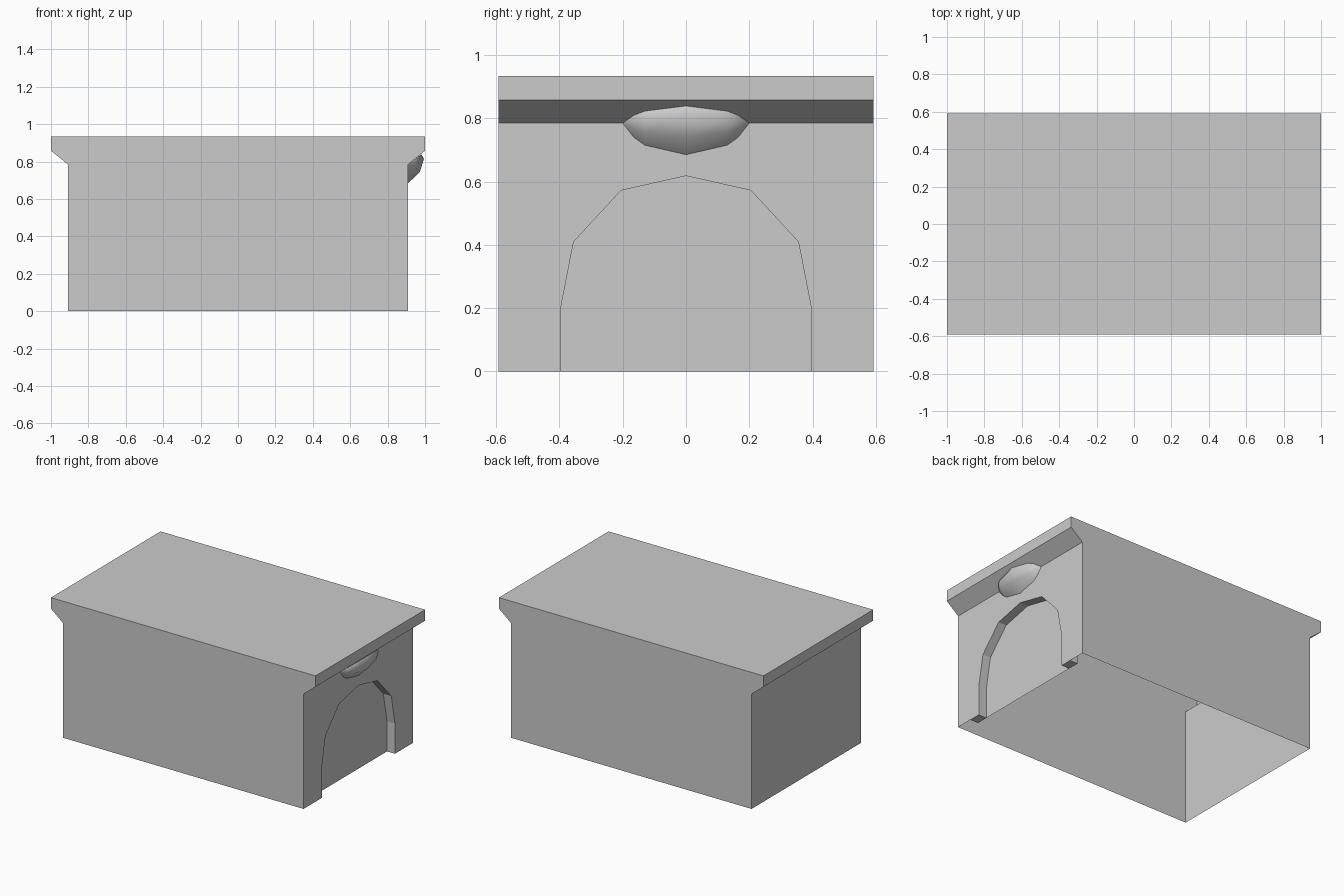
import bpy, bmesh

if "Cube" in bpy.data.objects:
    bpy.data.objects.remove(bpy.data.objects["Cube"])

W, D = 0.91, 0.592          # half length of the walls, half depth
DOOR_X = 0.85               # recessed door plane


def make_object(name, faces, recalc=False):
    """Build a welded mesh from a list of faces given as point lists."""
    bm = bmesh.new()
    for pts in faces:
        bm.faces.new([bm.verts.new(p) for p in pts])
    bmesh.ops.remove_doubles(bm, verts=bm.verts, dist=1e-5)
    bmesh.ops.dissolve_degenerate(bm, dist=1e-6, edges=bm.edges)
    if recalc:
        bmesh.ops.recalc_face_normals(bm, faces=bm.faces)
    mesh = bpy.data.meshes.new(name)
    bm.to_mesh(mesh)
    bm.free()
    obj = bpy.data.objects.new(name, mesh)
    bpy.context.collection.objects.link(obj)
    return obj


def mirrored(half):
    """Half arch (outer foot to crown) to full arch, from -y to +y."""
    return [(-y, z) for y, z in half] + [(y, z) for y, z in half[-2::-1]]


inner = mirrored([(0.395, 0), (0.395, 0.205), (0.355, 0.41), (0.205, 0.572), (0, 0.618)])
outer = mirrored([(0.475, 0), (0.475, 0.21), (0.43, 0.45), (0.25, 0.64), (0, 0.698)])

# Body shell: flared-top profile run along y, open underneath
right = [(W, 0), (W, 0.785), (1.0, 0.858), (1.0, 0.933)]
profile = right + [(-x, z) for x, z in reversed(right)]
faces = [[(x, y, z) for x, z in profile] for y in (-D, D)]
for (xa, za), (xb, zb) in list(zip(profile, profile[1:]))[1:]:
    faces.append([(xa, -D, za), (xb, -D, zb), (xb, D, zb), (xa, D, za)])
# Right wall with arched opening
wall = [(-D, 0)] + inner + [(D, 0), (D, 0.785), (-D, 0.785)]
faces.append([(W, y, z) for y, z in wall])
make_object("body_shell", faces, recalc=True)

# Door panel set back in the arch
make_object("door_panel", [[(DOOR_X, y, z) for y, z in reversed(inner)]])

# Arch frame: reveal, outer side and inner-facing ring, plus feet
frame = []
for i in range(len(inner) - 1):
    a, b, c, d = inner[i], inner[i + 1], outer[i], outer[i + 1]
    frame.append([(DOOR_X, *a), (DOOR_X, *b), (W, *b), (W, *a)])
    frame.append([(W, *c), (W, *d), (DOOR_X, *d), (DOOR_X, *c)])
    frame.append([(DOOR_X, *a), (DOOR_X, *c), (DOOR_X, *d), (DOOR_X, *b)])
for lo, hi in ((-0.475, -0.395), (0.395, 0.475)):
    frame.append([(DOOR_X, lo, 0), (DOOR_X, hi, 0), (W, hi, 0), (W, lo, 0)])
make_object("arch_frame", frame)

# Rounded lamp under the eave: one section shrinking to a point at each end
section = [(0, -0.1), (0.062, -0.042), (0.084, 0.03), (0.07, 0.054)]
ends = [(-0.2, 0), (-0.165, 0.45), (-0.13, 0.7), (0, 1),
        (0.13, 0.7), (0.165, 0.45), (0.2, 0)]
rows = [[(W + x * s, y, 0.785 + z * s) for x, z in section] for y, s in ends]
lamp_faces = []
for r0, r1 in zip(rows, rows[1:]):
    for i in range(len(section) - 1):
        quad = [r0[i], r1[i], r1[i + 1], r0[i + 1]]
        lamp_faces.append(list(dict.fromkeys(quad)))
lamp = make_object("door_lamp", lamp_faces)
for p in lamp.data.polygons:
    p.use_smooth = True
